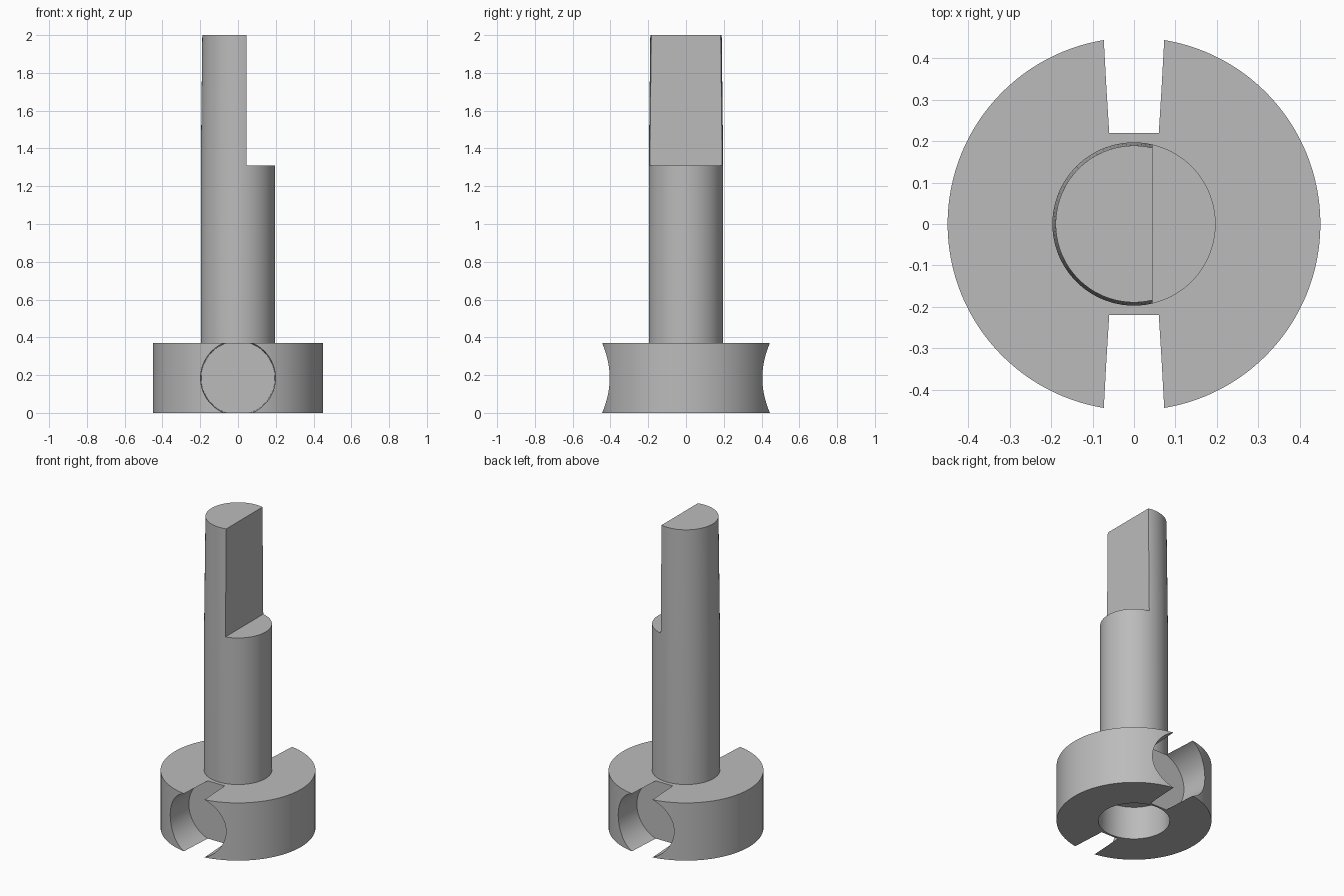
import bpy
import math
from mathutils import Matrix

cube = bpy.data.objects.get("Cube")
if cube:
    bpy.data.objects.remove(cube, do_unlink=True)

import bmesh

grey = bpy.data.materials.new("plain grey")
grey.use_nodes = True
colour = (0.5, 0.5, 0.5, 1)
grey.diffuse_color = colour
grey.node_tree.nodes["Principled BSDF"].inputs["Base Color"].default_value = colour


def add_object(name, bm):
    mesh = bpy.data.meshes.new(name)
    bm.to_mesh(mesh)
    bm.free()
    mesh.materials.append(grey)
    obj = bpy.data.objects.new(name, mesh)
    bpy.context.collection.objects.link(obj)
    return obj


def cone(name, r1, r2, start, end, turn=Matrix()):
    """Capped cone from start to end along z, then turned."""
    bm = bmesh.new()
    place = turn @ Matrix.Translation((0, 0, (start + end) / 2))
    bmesh.ops.create_cone(bm, cap_ends=True, segments=128, radius1=r1,
                          radius2=r2, depth=end - start, matrix=place)
    return add_object(name, bm)


def boolean(obj, other, operation="DIFFERENCE"):
    mod = obj.modifiers.new(operation.title(), "BOOLEAN")
    mod.operation = operation
    mod.solver = "EXACT"
    mod.object = other
    bpy.context.view_layer.objects.active = obj
    bpy.ops.object.modifier_apply(modifier=mod.name)
    bpy.data.objects.remove(other, do_unlink=True)


HEIGHT, BASE_TOP, STEP, SHAFT_R = 2.0, 0.37, 1.31, 0.197

# Round base with a blind socket underneath
base = cone("base", 0.45, 0.45, 0, BASE_TOP)
boolean(base, cone("socket_cutter", 0.208, 0.205, -0.01, 0.21))

# Tapered bores in the front and back, breaking out above and below
for side in (-1, 1):
    turn = (Matrix.Translation((0, 0, BASE_TOP / 2))
            @ Matrix.Rotation(-side * math.pi / 2, 4, "X"))
    boolean(base, cone("bore_cutter", 0.1945, 0.2, 0.22, 0.5, turn))

# Shaft, straight to the step and slightly tapered above it
shaft = cone("shaft", SHAFT_R, SHAFT_R, 0.3, STEP)
bm = bmesh.new()
bm.from_mesh(shaft.data)
top = [f for f in bm.faces if f.normal.z > 0.9]
tip = bmesh.ops.extrude_face_region(bm, geom=top)["geom"]
for v in tip:
    if isinstance(v, bmesh.types.BMVert):
        v.co.x *= 0.96
        v.co.y *= 0.96
        v.co.z = HEIGHT
bmesh.ops.delete(bm, geom=top, context="FACES_ONLY")
bm.to_mesh(shaft.data)
bm.free()

# Flat cut on the left of the tip
bm = bmesh.new()
bmesh.ops.create_cube(bm, size=1, matrix=Matrix.Translation((0.545, 0, STEP + 0.5)))
boolean(shaft, add_object("flat_cutter", bm))

# Smooth round walls with crisp edges
bpy.ops.object.select_all(action="DESELECT")
for obj in (base, shaft):
    obj.select_set(True)
bpy.context.view_layer.objects.active = base
bpy.ops.object.shade_smooth_by_angle(angle=math.radians(30))
